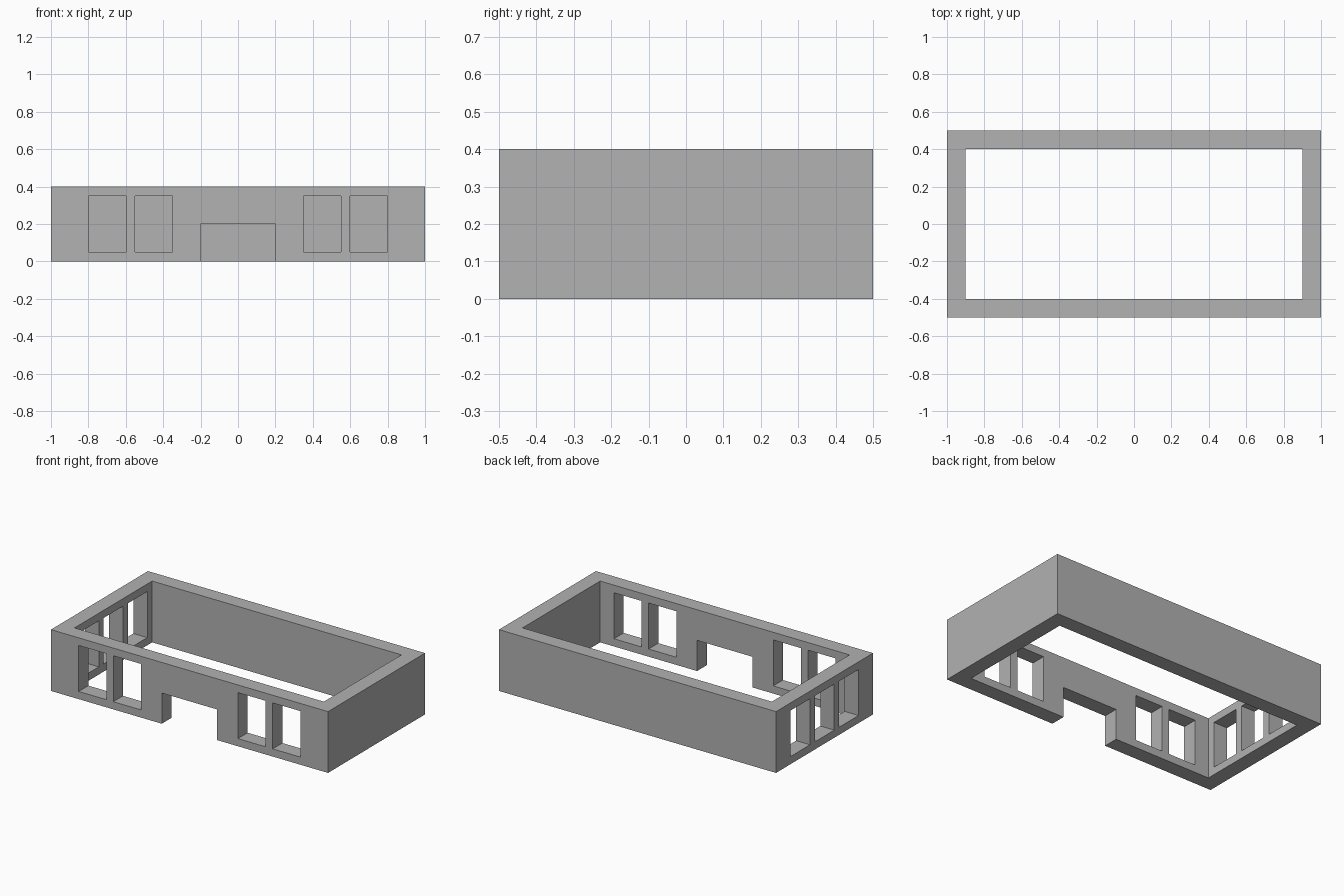
import bpy
import bmesh
from mathutils import Matrix, Vector

if "Cube" in bpy.data.objects:
    bpy.data.objects.remove(bpy.data.objects["Cube"], do_unlink=True)

LENGTH, WIDTH, HEIGHT, WALL = 2.0, 1.0, 0.4, 0.1
SILL, LINTEL = 0.05, 0.35
WINDOW = 0.2

# Plain grey wall material
grey = bpy.data.materials.new("wall_grey")
grey.use_nodes = True
colour = (0.445, 0.445, 0.445, 1.0)
grey.diffuse_color = colour
grey.node_tree.nodes["Principled BSDF"].inputs["Base Color"].default_value = colour


def boxes(name, spans):
    """One object made of boxes, each given by its low and high corner."""
    bm = bmesh.new()
    for low, high in spans:
        low, high = Vector(low), Vector(high)
        place = Matrix.Translation((low + high) / 2) @ Matrix.Diagonal((*(high - low), 1))
        bmesh.ops.create_cube(bm, size=1, matrix=place)
    mesh = bpy.data.meshes.new(name)
    bm.to_mesh(mesh)
    bm.free()
    obj = bpy.data.objects.new(name, mesh)
    bpy.context.collection.objects.link(obj)
    mesh.materials.append(grey)
    return obj


# Outer block of the enclosure
hx, hy = LENGTH / 2, WIDTH / 2
walls = boxes("walls", [((-hx, -hy, 0), (hx, hy, HEIGHT))])

# Open courtyard, taken right through from top to bottom
ix, iy = hx - WALL, hy - WALL
courtyard = boxes("courtyard_cutter", [((-ix, -iy, -0.1), (ix, iy, HEIGHT + 0.1))])

# Low doorway and two mirrored pairs of windows in the front wall
gap = 0.05
front_y, back_y = -hy - gap, -iy + gap
cuts = [((-0.2, front_y, -0.1), (0.2, back_y, 0.2))]
for centre in (0.45, 0.7):
    for side in (-1, 1):
        x = side * centre
        cuts.append(((x - WINDOW / 2, front_y, SILL), (x + WINDOW / 2, back_y, LINTEL)))

# Three windows in the end wall at -x
for y in (-0.25, 0, 0.25):
    cuts.append(((-hx - gap, y - WINDOW / 2, SILL), (-ix + gap, y + WINDOW / 2, LINTEL)))
openings = boxes("opening_cutter", cuts)

# Cut everything out, then drop the cutters
bpy.context.view_layer.objects.active = walls
for cutter in (courtyard, openings):
    cutter.hide_render = True
    mod = walls.modifiers.new(cutter.name, "BOOLEAN")
    mod.operation = "DIFFERENCE"
    mod.solver = "EXACT"
    mod.object = cutter
    bpy.ops.object.modifier_apply(modifier=mod.name)
    bpy.data.objects.remove(cutter, do_unlink=True)
